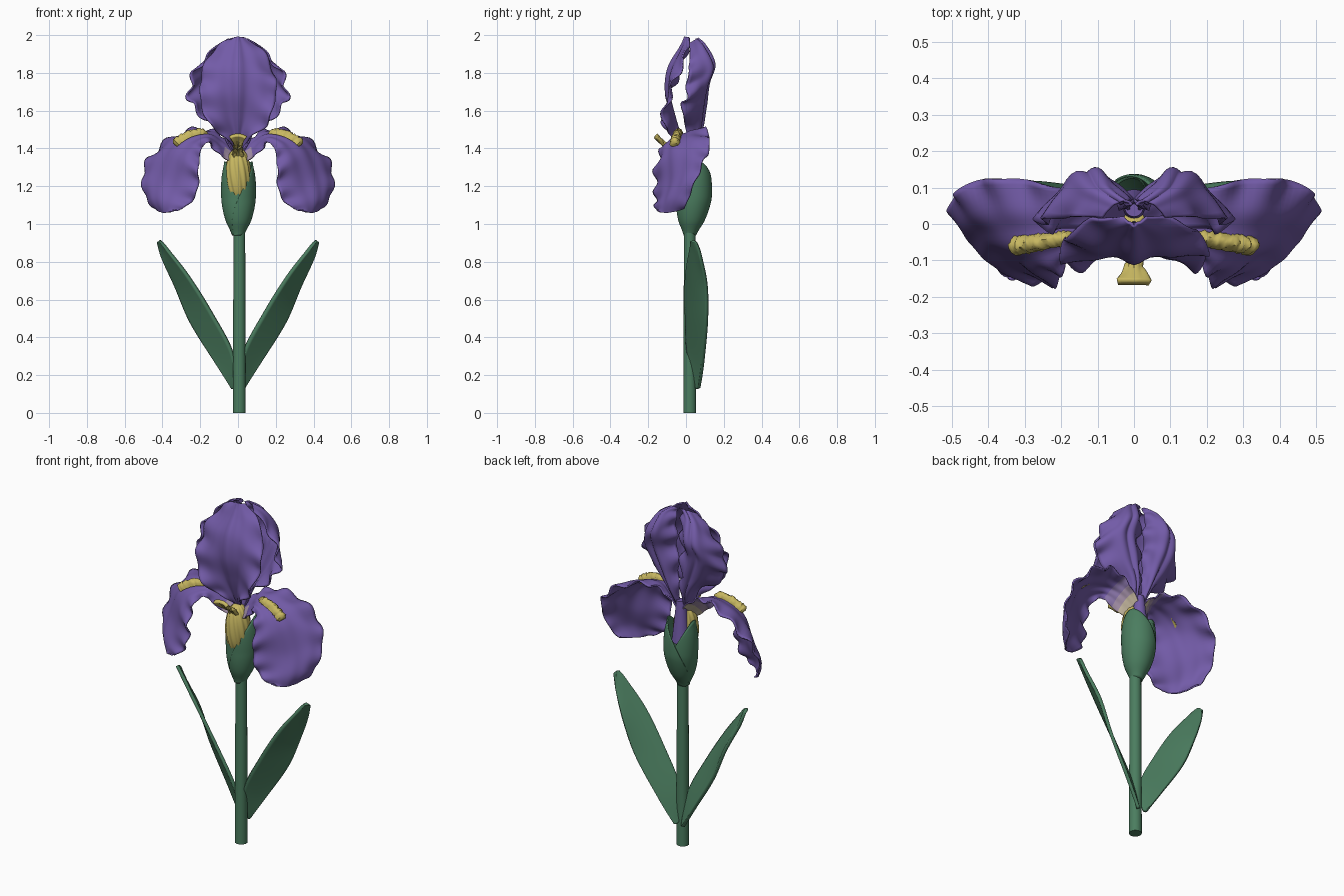
import bpy, bmesh, math, random
from mathutils import Vector

random.seed(4)
if "Cube" in bpy.data.objects:
    bpy.data.objects.remove(bpy.data.objects["Cube"])


def material(name, rgb):
    mat = bpy.data.materials.new(name)
    mat.use_nodes = True
    mat.diffuse_color = (*rgb, 1)
    mat.node_tree.nodes["Principled BSDF"].inputs["Base Color"].default_value = (*rgb, 1)
    return mat


PURPLE = material("petal purple", (.17, .105, .39))
DEEP = material("deep mauve", (.24, .17, .38))
MAUVE = material("pale mauve", (.36, .27, .38))
CREAM = material("cream", (.55, .47, .34))
GREEN = material("leaf green", (.07, .205, .115))
YELLOW = material("beard yellow", (.58, .48, .12))


def finish(name, bm, mats, thickness=0):
    mesh = bpy.data.meshes.new(name)
    bm.normal_update()
    bm.to_mesh(mesh)
    bm.free()
    for mat in mats:
        mesh.materials.append(mat)
    obj = bpy.data.objects.new(name, mesh)
    bpy.context.collection.objects.link(obj)
    if thickness:
        solid = obj.modifiers.new("thickness", "SOLIDIFY")
        solid.thickness, solid.offset = thickness, 0
        # the second half of the material list colours the underside
        solid.material_offset = len(mats) // 2
    bpy.ops.object.select_all(action="DESELECT")
    obj.select_set(True)
    bpy.context.view_layer.objects.active = obj
    bpy.ops.object.shade_smooth_by_angle(angle=math.radians(60))


def along(points, u):
    """Catmull-Rom point at u (0 to 1)."""
    last = len(points) - 1
    i = min(int(u * last), last - 1)
    t = u * last - i
    a, b, c, d = (Vector(points[min(max(k, 0), last)]) for k in range(i - 1, i + 3))
    return b + t * .5 * ((c - a) + t * ((2*a - 5*b + 4*c - d) + t * (3*(b - c) + d - a)))


def surface(rows, u, v):
    """Point of a sheet whose rows hold one edge, the middle and the other edge."""
    a, m, b = (along([row[k] for row in rows], u) for k in range(3))
    bend = 2 * m - (a + b) / 2
    return a * (1 - v)**2 + bend * 2 * v * (1 - v) + b * v**2


def grid(rows_of_verts, bm, closed=False):
    for r, s in zip(rows_of_verts, rows_of_verts[1:]):
        n = len(r)
        for j in range(n if closed else n - 1):
            bm.faces.new((r[j], r[(j + 1) % n], s[(j + 1) % n], s[j]))


def sheet(name, rows, mats, side=1, nu=60, nv=28, ruffle=0, waves=5, rib=0, thick=.008, paint=None):
    bm = bmesh.new()
    verts = [[bm.verts.new(surface(rows, i / nu, j / nv)) for j in range(nv + 1)]
             for i in range(nu + 1)]
    grid(verts, bm)
    bm.normal_update()
    # ruffled margins, fine veins and a raised midrib
    moves = []
    for i, line in enumerate(verts):
        for j, vert in enumerate(line):
            u, w = i / nu, 2 * j / nv - 1
            fade = math.sin(math.pi * min(u * 1.1, 1) * .9)
            wave = math.sin(u * waves * math.tau + 2 * w) * abs(w)**3
            vein = .2 * math.cos(w * 11) * (1 - w * w)
            moves.append((vert, vert.normal * fade * (ruffle * (wave + vein) + rib * math.exp(-60 * w * w))))
    for vert, move in moves:
        vert.co += move
        vert.co.x *= side
    if paint:
        for k, face in enumerate(bm.faces):
            face.material_index = paint((k // nv) / nu, (k % nv) / nv)
    if side < 0:
        bmesh.ops.reverse_faces(bm, faces=bm.faces)
    finish(name, bm, mats, thick)


# Stem
bm = bmesh.new()
bmesh.ops.create_cone(bm, cap_ends=True, segments=28, radius1=.034, radius2=.031, depth=.97)
bmesh.ops.translate(bm, verts=bm.verts, vec=(.007, .02, .485))
finish("stem", bm, [GREEN])

# Sheet outlines
leaf = [((.015, .05, .14), (.02, .06, .13), (.03, .07, .13)),
        ((.03, .01, .32), (.08, .06, .28), (.12, .09, .27)),
        ((.14, 0, .53), (.2, .06, .5), (.25, .11, .48)),
        ((.26, 0, .72), (.3, .06, .69), (.33, .11, .67)),
        ((.37, .02, .86), (.38, .05, .84), (.4, .08, .82)),
        ((.41, .03, .91), (.42, .04, .91), (.42, .06, .9))]
fall = [((.01, .06, 1.39), (.03, .02, 1.38), (.04, -.02, 1.33)),
        ((.08, .07, 1.46), (.09, .01, 1.43), (.1, -.05, 1.37)),
        ((.17, .09, 1.5), (.16, -.03, 1.47), (.16, -.08, 1.43)),
        ((.3, .12, 1.48), (.26, -.05, 1.45), (.2, -.13, 1.38)),
        ((.43, .12, 1.39), (.34, -.06, 1.38), (.21, -.16, 1.27)),
        ((.5, .07, 1.28), (.39, -.06, 1.24), (.22, -.16, 1.16)),
        ((.49, .02, 1.15), (.41, -.09, 1.13), (.28, -.16, 1.09)),
        ((.44, -.01, 1.08), (.39, -.1, 1.06), (.34, -.15, 1.07))]
rear = [((.01, .03, 1.38), (.02, .03, 1.38), (.03, .02, 1.38)),
        ((.01, .05, 1.5), (.05, .08, 1.5), (.09, 0, 1.5)),
        ((.01, .05, 1.62), (.1, .1, 1.62), (.22, -.02, 1.6)),
        ((.02, .05, 1.75), (.14, .12, 1.74), (.26, 0, 1.68)),
        ((.02, .06, 1.86), (.13, .15, 1.84), (.24, .01, 1.78)),
        ((.02, .06, 1.94), (.1, .1, 1.94), (.17, .02, 1.88)),
        ((.01, .05, 1.98), (.04, .06, 1.98), (.09, .02, 1.96))]

# Front standard: half width, then depth and height of edge and middle
front = [((-w, ye, ze), (0, ym, zm), (w, ye, ze)) for w, ye, ym, ze, zm in (
    (.02, 0, 0, 1.4, 1.4), (.07, -.07, -.03, 1.46, 1.48), (.16, -.12, -.06, 1.54, 1.58),
    (.2, -.09, -.09, 1.68, 1.7), (.19, -.04, -.08, 1.8, 1.82),
    (.12, .01, -.03, 1.93, 1.92), (.03, .02, 0, 1.98, 1.99))]
sheet("front_standard", front, [PURPLE], ruffle=.02, waves=5, rib=.014)

# Tongue: the same pattern, flaring at the tip
tongue = [((-w, y, z), (0, y, z + .012), (w, y, z)) for w, y, z in (
    (.03, -.01, 1.3), (.025, -.05, 1.37), (.016, -.09, 1.4), (.02, -.12, 1.42), (.045, -.16, 1.46))]
sheet("front_tongue", tongue, [YELLOW], nu=24, nv=16, ruffle=.008, waves=4, thick=.02)


def beard(name, side):
    """Lumpy ridge lying on the fall, flaring towards its outer end."""
    bm = bmesh.new()
    rings = []
    for i in range(31):
        t = i / 30
        u = .29 + .24 * t
        base = surface(fall, u, .5)
        du = (surface(fall, u + .01, .5) - base).normalized()
        across = du.cross((0, 0, 1)).normalized()
        up = across.cross(du)
        size = (.019 + .008 * t) * min(1, .3 + 5 * t, .6 + 6 * (1 - t))
        ring = []
        for j in range(14):
            a = math.tau * j / 14
            r = size + random.uniform(-.003, .004)
            co = base + across * r * math.cos(a) + up * (.005 + 1.5 * r * max(math.sin(a), 0))
            ring.append(bm.verts.new((co.x * side, co.y, co.z)))
        rings.append(ring)
    grid(rings, bm, closed=True)
    bm.faces.new(rings[0])
    bm.faces.new(rings[-1])
    bmesh.ops.recalc_face_normals(bm, faces=bm.faces)
    finish(name, bm, [YELLOW])


def bract(name, side, scale, twist):
    """Half of the bud sheath; its rim falls away from a tip at the side."""
    profile = [(r, 0, 0) for r in (.03, .066, .086, .092, .088, .074)]
    bm = bmesh.new()
    verts = []
    for i in range(25):
        line = []
        for j in range(41):
            a = (j / 20 - 1) * 2.6
            top = .94 + .39 * (1 - (abs(a) / 2.62)**2)
            z = .94 + (top - .94) * i / 24
            t = (z - .94) / .39
            r = along(profile, t).x * scale
            line.append(bm.verts.new((side * r * math.cos(a + twist), .02 + .022 * min(t * 2, 1)
                                      + r * math.sin(a + twist), z)))
        verts.append(line)
    grid(verts, bm)
    finish(name, bm, [GREEN], .007)


def fall_zone(u, v):
    """Pale throat of a fall: cream under the base, fading outwards."""
    if u < .1:
        return 4 if v > .55 else 3
    return 2 if u < .16 else 1 if u < .24 else 0


# Mirrored parts
fall_colours = [PURPLE, PURPLE, PURPLE, PURPLE, MAUVE, PURPLE, DEEP, MAUVE, CREAM, CREAM]
for label, side in (("left", 1), ("right", -1)):
    sheet(label + "_leaf", leaf, [GREEN], side, nv=12, thick=.018)
    sheet(label + "_fall", fall, fall_colours, side, ruffle=.018, waves=7, paint=fall_zone)
    sheet(label + "_rear_standard", rear, [PURPLE], side, ruffle=.022, waves=5, rib=.01)
    beard(label + "_beard", side)
bract("left_bract", 1, 1, .3)
bract("right_bract", -1, .94, -.15)

# Ridged throat inside the sheath
bm = bmesh.new()
rings = []
for i in range(25):
    p = math.pi * (.02 + .96 * i / 24)
    ring = []
    for j in range(72):
        a = math.tau * j / 72
        r = .066 * math.sin(p)**.8 * (1 + .05 * math.cos(a * 12 + 4 * p))
        ring.append(bm.verts.new((r * math.cos(a), r * math.sin(a), 1.26 - .14 * math.cos(p))))
    rings.append(ring)
grid(rings, bm, closed=True)
finish("throat", bm, [YELLOW])

# Flower tube behind the throat, carrying the standards
bm = bmesh.new()
bmesh.ops.create_cone(bm, cap_ends=True, segments=24, radius1=.05, radius2=.025, depth=.24)
bmesh.ops.translate(bm, verts=bm.verts, vec=(0, .045, 1.32))
finish("flower_tube", bm, [PURPLE])
